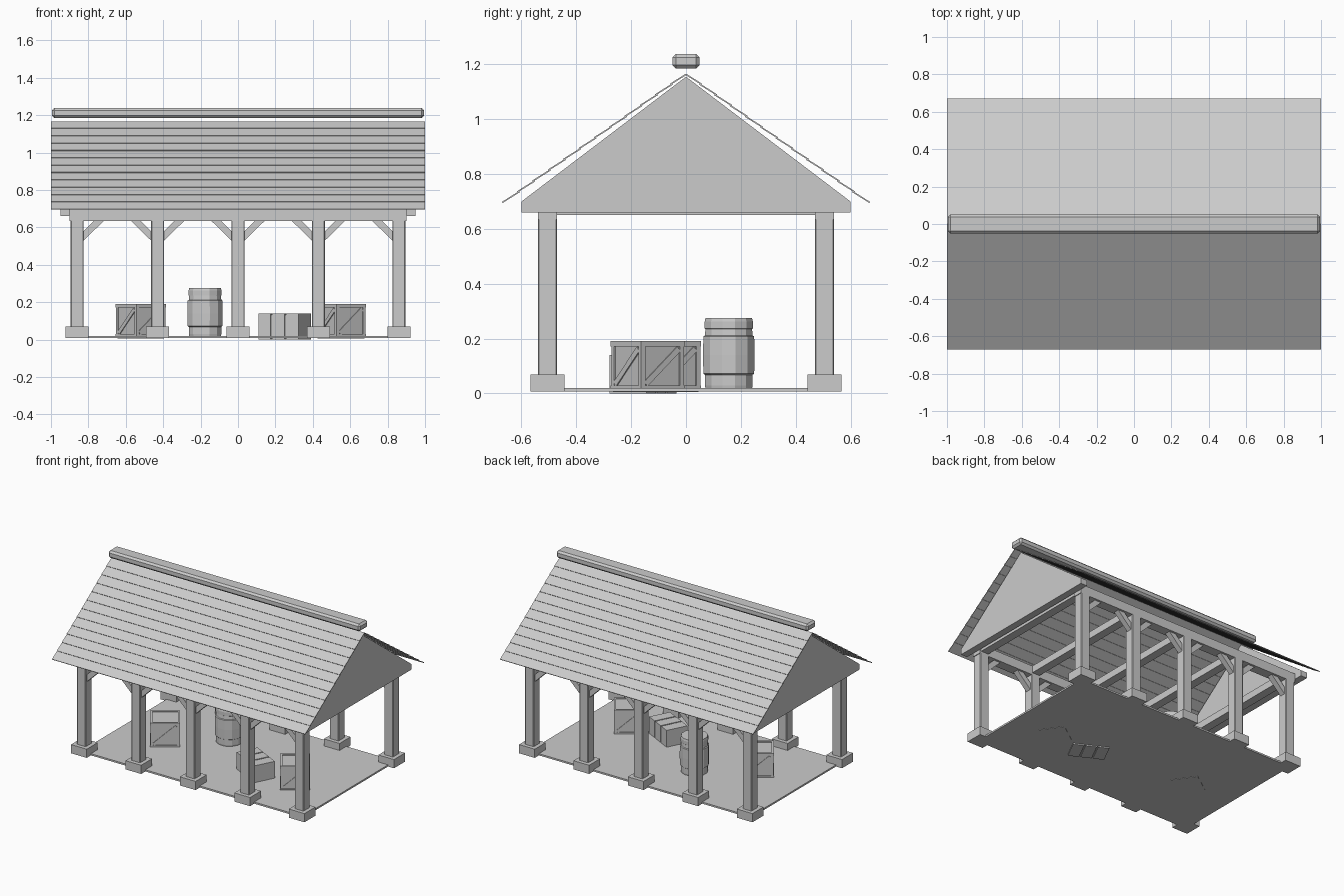
import bpy, bmesh, math
from mathutils import Matrix, Vector

if "Cube" in bpy.data.objects:
    bpy.data.objects.remove(bpy.data.objects["Cube"])


def new_object(name, bm, bevel=0.0):
    bmesh.ops.recalc_face_normals(bm, faces=bm.faces)
    me = bpy.data.meshes.new(name)
    bm.to_mesh(me)
    bm.free()
    ob = bpy.data.objects.new(name, me)
    bpy.context.collection.objects.link(ob)
    if bevel:
        mod = ob.modifiers.new("bevel", 'BEVEL')
        mod.width = bevel
        mod.segments = 1
    return ob


def add_box(bm, lo, hi, mat=Matrix()):
    lo, hi = Vector(lo), Vector(hi)
    m = mat @ Matrix.Translation((lo + hi) / 2) @ Matrix.Diagonal((*(hi - lo), 1))
    bmesh.ops.create_cube(bm, size=1, matrix=m)


def box(name, lo, hi, bevel=0.0):
    bm = bmesh.new()
    add_box(bm, lo, hi)
    return new_object(name, bm, bevel)


def add_prism(bm, profile, depth):
    """Extrude a closed planar profile along depth."""
    f = bm.faces.new([bm.verts.new(p) for p in profile])
    r = bmesh.ops.extrude_face_region(bm, geom=[f])
    bmesh.ops.translate(bm, vec=depth, verts=[v for v in r['geom'] if isinstance(v, bmesh.types.BMVert)])


POSTS_X = [-0.86, -0.43, 0.0, 0.43, 0.86]
PY = 0.505

# floor slab
box("floor_slab", (-0.875, -0.52, 0.008), (0.875, 0.52, 0.02))

# posts, stone feet, braces and wall beams on both long sides
for side, s in (("front", -1), ("back", 1)):
    y = s * PY
    for i, x in enumerate(POSTS_X):
        box(f"{side}_post_{i}", (x - .035, y - .035, .06), (x + .035, y + .035, .65), .004)
        box(f"{side}_post_foot_{i}", (x - .062, y - .062, .008), (x + .062, y + .062, .07))
        for d in (-1, 1):
            if abs(x + d * .3) > 0.9:
                continue
            bm = bmesh.new()
            pts = [(.03, .525), (.03, .575), (.092, .637), (.145, .637)]
            add_prism(bm, [(x + d * a, y - .02, z) for a, z in pts], (0, .04, 0))
            new_object(f"{side}_brace_{i}", bm)
    box(f"{side}_wall_beam", (-.9, y - .035, .635), (.9, y + .035, .70))

# cross beams between post pairs
for i, x in enumerate(POSTS_X):
    box(f"cross_beam_{i}", (x - .03, -.53, .65), (x + .03, .53, .70))

# gable walls
for side, x in (("left", -.95), ("right", .90)):
    bm = bmesh.new()
    prof = [(-.6, .66), (.6, .66), (.6, .70), (0, 1.155), (-.6, .70)]
    add_prism(bm, [(x, y, z) for y, z in prof], (.05, 0, 0))
    new_object(f"{side}_gable", bm)

# lapped roof boards
ROWS = 12
eave, ridge = Vector((0, .67, .696)), Vector((0, 0, 1.167))
slope = math.atan2(ridge.z - eave.z, eave.y)
pitch = (ridge - eave).length / ROWS
for side, flip in (("front", math.pi), ("back", 0)):
    bm = bmesh.new()
    for r in range(ROWS):
        p = eave.lerp(ridge, r / ROWS)
        m = (Matrix.Rotation(flip, 4, 'Z') @ Matrix.Translation(p)
             @ Matrix.Rotation(-slope + math.radians(3), 4, 'X'))
        w = pitch * (1.1 if r < ROWS - 1 else 1.0)
        add_box(bm, (-1, -w, -.002), (1, 0, .003), m)
    new_object(f"{side}_roof_boards", bm)

# ridge cap
box("ridge_cap", (-.995, -.05, 1.185), (.995, .05, 1.238), .013)


# framed crates with diagonal slats
def crate(name, x, y, z0, ang, a=.097, h=.185):
    bm = bmesh.new()
    m = Matrix.Translation((x, y, z0)) @ Matrix.Rotation(math.radians(ang), 4, 'Z')
    b = a - .007
    add_box(bm, (-b, -b, 0), (b, b, h - .006), m)
    for k in range(4):
        q = m @ Matrix.Rotation(k * math.pi / 2, 4, 'Z')
        for zz in (.004, h - .02):
            add_box(bm, (-a, -a, zz), (a, -b + .008, zz + .02), q)
        add_box(bm, (-a + .002, -a + .002, .01), (-a + .02, -a + .02, h - .01), q)
        t = q @ Matrix.Translation((0, -b, h / 2)) @ Matrix.Rotation(math.radians(-41), 4, 'Y')
        add_box(bm, (-.098, -.005, -.011), (.098, .005, .011), t)
    new_object(name, bm)


crate("left_crate", -.52, -.08, .006, 35)
crate("right_crate", .55, -.14, .006, 35)

# low box with three straps
bm = bmesh.new()
m = Matrix.Translation((.25, -.157, 0)) @ Matrix.Rotation(math.radians(-27), 4, 'Z')
add_box(bm, (-.115, -.07, .012), (.115, .07, .132), m)
for c in (-.083, 0, .083):
    add_box(bm, (c - .037, -.076, 0), (c + .037, .076, .14), m)
new_object("low_box", bm)

# barrel: lathed stepped profile
SIDES = 12
bm = bmesh.new()
prof = [(.088, .018), (.09, .03), (.09, .068), (.096, .072), (.097, .14), (.096, .208),
        (.09, .212), (.088, .235), (.091, .237), (.091, .262), (.088, .275)]
rings = []
for r, z in prof:
    rings.append([bm.verts.new((-.176 + r * math.cos(t), .156 + r * math.sin(t), z))
                  for t in (2 * math.pi * (k + .5) / SIDES for k in range(SIDES))])
for lo, hi in zip(rings, rings[1:]):
    for k in range(SIDES):
        n = (k + 1) % SIDES
        bm.faces.new((lo[k], lo[n], hi[n], hi[k]))
bm.faces.new(rings[0])
lid = bm.faces.new(rings[-1])
bmesh.ops.inset_region(bm, faces=[lid], thickness=.012, depth=-.01)
new_object("barrel", bm)
